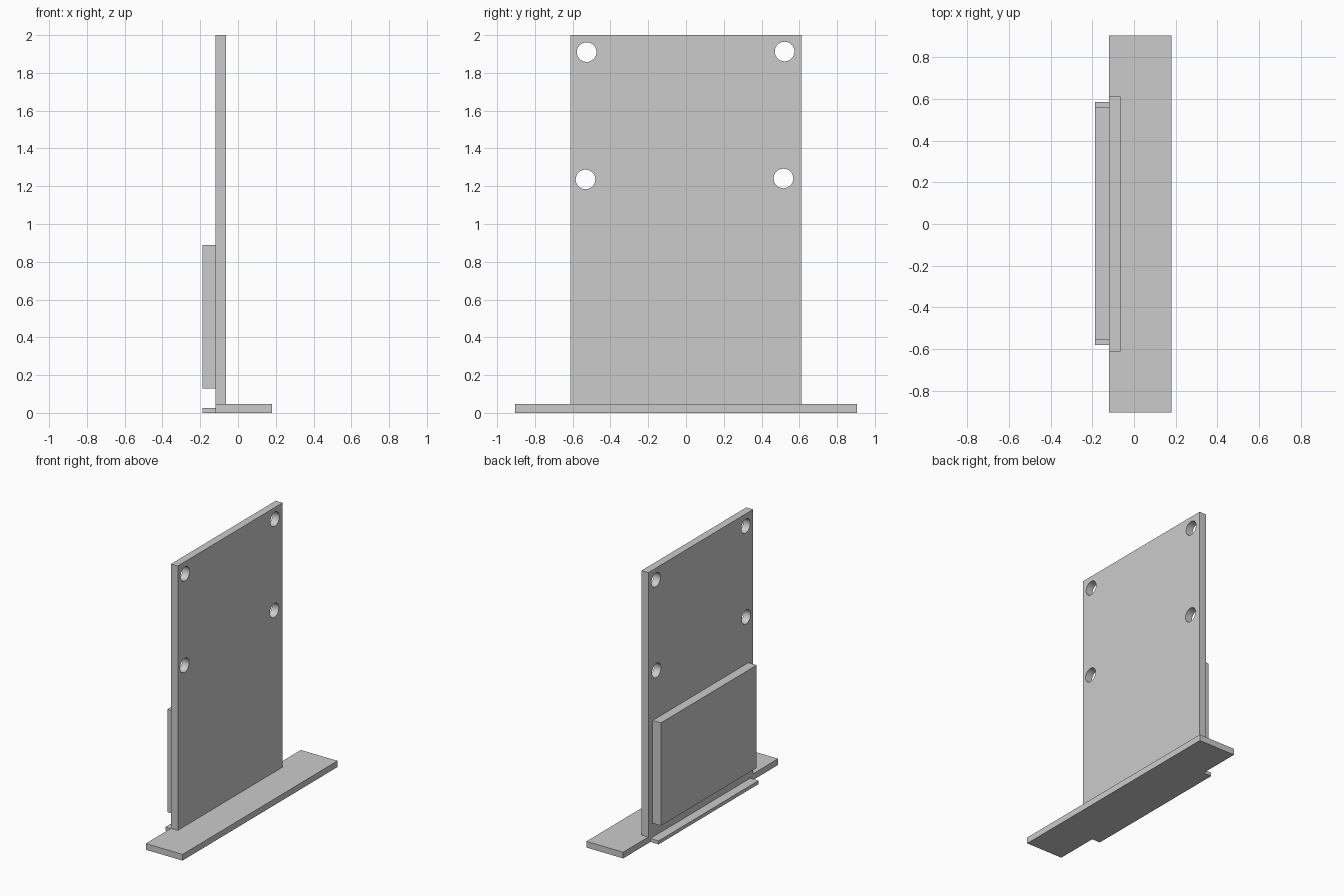
import bpy
import math

if "Cube" in bpy.data.objects:
    bpy.data.objects.remove(bpy.data.objects["Cube"])


def box(name, x, y, z):
    """Box spanning the given (min, max) ranges."""
    bpy.ops.mesh.primitive_cube_add(
        size=1, location=[(a + b) / 2 for a, b in (x, y, z)])
    ob = bpy.context.object
    ob.name = name
    ob.scale = [b - a for a, b in (x, y, z)]
    bpy.ops.object.transform_apply(location=False, rotation=False, scale=True)
    return ob


# Long flat base
box("base", (-0.12, 0.18), (-0.905, 0.905), (0, 0.046))

# Upright plate
plate = box("upright_plate", (-0.12, -0.064), (-0.612, 0.612), (0.046, 2.0))

# Four round mounting holes through the plate
for y, z in ((-0.526, 1.91), (0.522, 1.913), (-0.532, 1.236), (0.516, 1.241)):
    bpy.ops.mesh.primitive_cylinder_add(
        vertices=32, radius=0.052, depth=0.3,
        location=(-0.09, y, z), rotation=(0, math.pi / 2, 0))
    cutter = bpy.context.object
    cutter.name = "hole_cutter"
    cutter.hide_render = True
    cut = plate.modifiers.new("hole", 'BOOLEAN')
    cut.operation = 'DIFFERENCE'
    cut.solver = 'EXACT'
    cut.object = cutter
    bpy.context.view_layer.objects.active = plate
    bpy.ops.object.modifier_apply(modifier=cut.name)
    bpy.data.objects.remove(cutter)

bpy.ops.object.select_all(action='DESELECT')
plate.select_set(True)
bpy.context.view_layer.objects.active = plate
bpy.ops.object.shade_smooth_by_angle(angle=math.radians(30))

# Thick panel on the rear face and thin strip along the floor below it
box("rear_panel", (-0.187, -0.12), (-0.558, 0.56), (0.128, 0.888))
box("rear_foot_strip", (-0.187, -0.12), (-0.581, 0.587), (0, 0.026))
